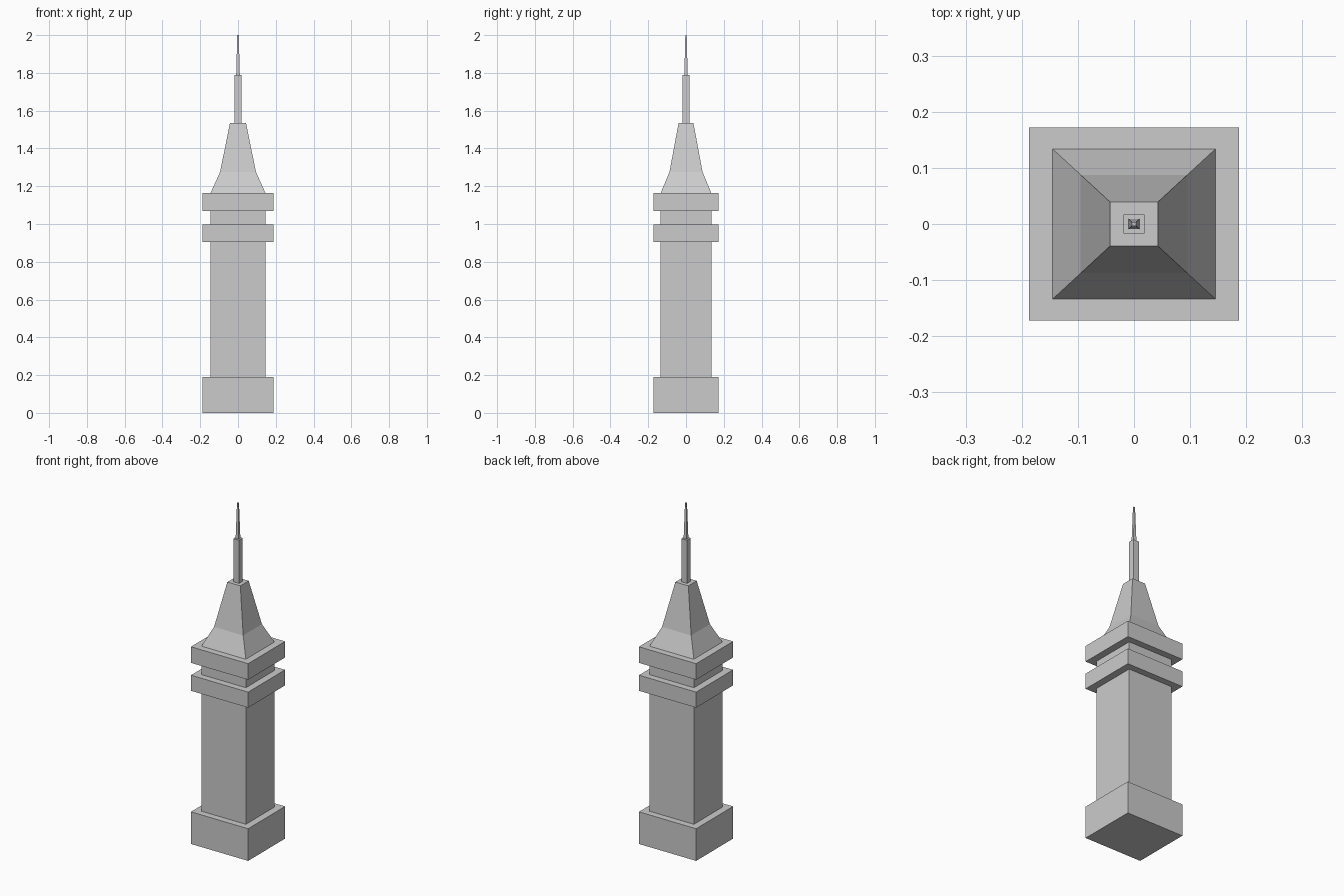
import bpy, bmesh

if "Cube" in bpy.data.objects:
    bpy.data.objects.remove(bpy.data.objects["Cube"])

DEPTH_RATIO = 0.922  # plan is slightly shallower than wide


def tower_part(name, levels):
    """Stack of rectangular rings (z, half width) skinned into a closed solid."""
    bm = bmesh.new()
    rings = []
    for z, w in levels:
        d = w * DEPTH_RATIO
        rings.append([bm.verts.new((sx * w, sy * d, z))
                      for sx, sy in ((-1, -1), (1, -1), (1, 1), (-1, 1))])
    for low, high in zip(rings, rings[1:]):
        for i in range(4):
            j = (i + 1) % 4
            bm.faces.new((low[i], low[j], high[j], high[i]))
    bm.faces.new(rings[0][::-1])
    bm.faces.new(rings[-1])
    mesh = bpy.data.meshes.new(name)
    bm.to_mesh(mesh)
    bm.free()
    obj = bpy.data.objects.new(name, mesh)
    bpy.context.collection.objects.link(obj)
    return obj


# Plinth and main shaft
tower_part("base", [(0, 0.187), (0.19, 0.187)])
tower_part("shaft", [(0.19, 0.145), (0.905, 0.145)])

# Two ledges with a recessed neck between them
tower_part("lower_ledge", [(0.905, 0.187), (0.997, 0.187)])
tower_part("neck", [(0.997, 0.145), (1.07, 0.145)])
tower_part("upper_ledge", [(1.07, 0.187), (1.165, 0.187)])

# Flared roof with a slope change
tower_part("roof", [(1.165, 0.145), (1.275, 0.095), (1.535, 0.0425)])

# Spire: straight mast and tapering needle
tower_part("mast", [(1.535, 0.0187), (1.79, 0.0187)])
tower_part("needle", [(1.79, 0.0095), (2.0, 0.004)])
